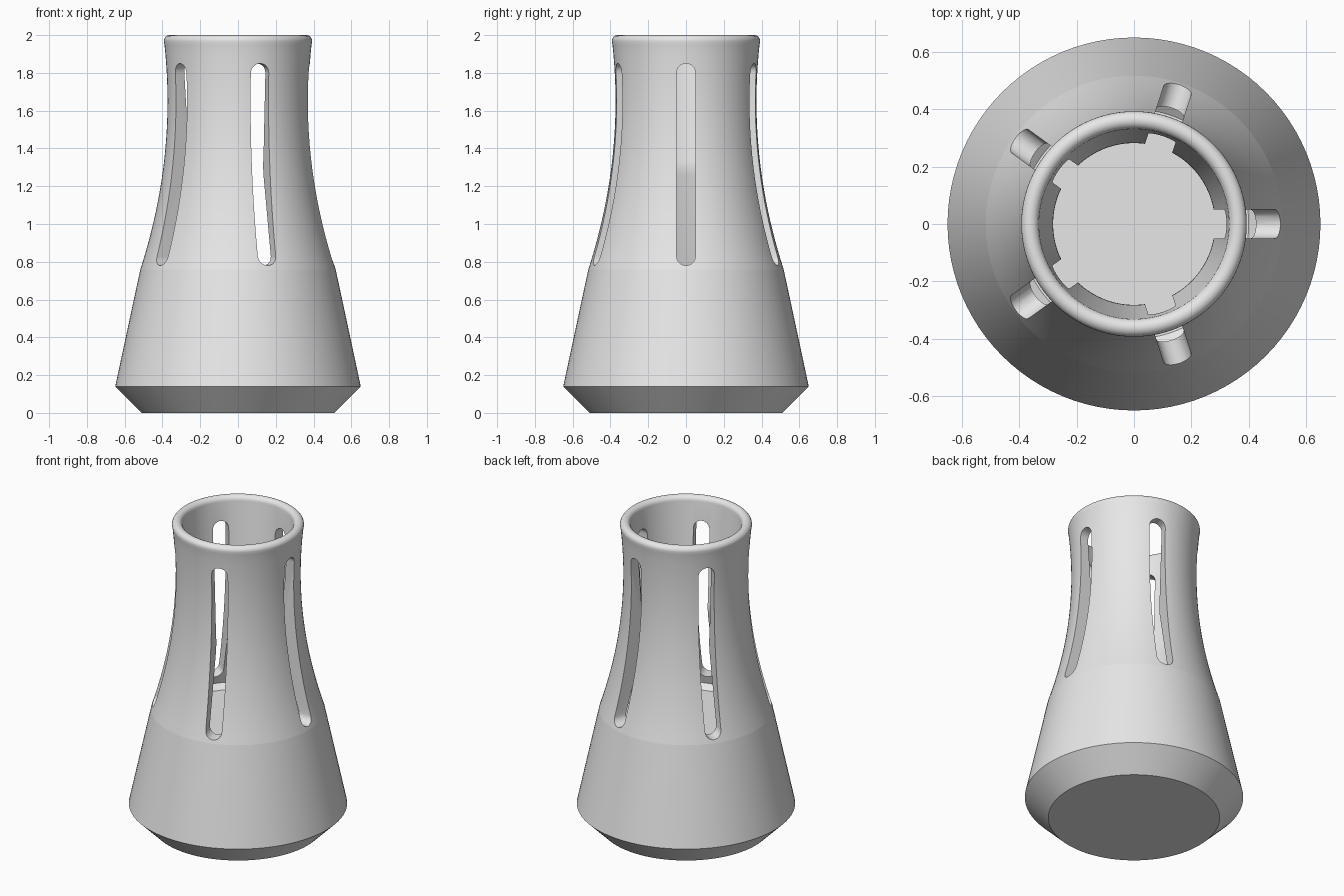
import bpy, bmesh, math
from mathutils import Matrix

cube = bpy.data.objects.get("Cube")
if cube:
    bpy.data.objects.remove(cube, do_unlink=True)

SEGMENTS = 96
BREAK_Z = 0.76      # where the straight skirt meets the curved neck
WAIST_Z, WAIST_R, SWEEP = 1.65, 0.373, 2.75

grey = bpy.data.materials.new("light_grey")
grey.use_nodes = True
grey.diffuse_color = (0.8, 0.8, 0.8, 1)
grey.node_tree.nodes["Principled BSDF"].inputs["Base Color"].default_value = (0.8, 0.8, 0.8, 1)


def neck_radius(z):
    return WAIST_R + (z - WAIST_Z) ** 2 / (2 * SWEEP)


def make_object(name, bm):
    bmesh.ops.recalc_face_normals(bm, faces=bm.faces)
    mesh = bpy.data.meshes.new(name)
    bm.to_mesh(mesh)
    bm.free()
    obj = bpy.data.objects.new(name, mesh)
    bpy.context.collection.objects.link(obj)
    mesh.materials.append(grey)
    return obj


# Cross-section: base and skirt, curved neck, rounded lip, waisted bore, floor
profile = [(0, 0), (0.51, 0), (0.65, 0.14)]
steps = 20
for i in range(steps + 1):
    z = BREAK_Z + (1.95 - BREAK_Z) * i / steps
    profile.append((neck_radius(z), z))
lip_steps = 10
for i in range(lip_steps + 1):
    a = math.pi * i / lip_steps
    profile.append((0.362 + 0.031 * math.cos(a), 1.969 + 0.031 * math.sin(a)))
profile += [(0.288, 1.36), (0.283, 1.33), (0.282, 1.30), (0.287, 1.26),
            (0.44, 0.73), (0.40, 0.70), (0, 0.70)]

bm = bmesh.new()
verts = [bm.verts.new((r, 0, z)) for r, z in profile]
edges = [bm.edges.new(pair) for pair in zip(verts, verts[1:])]
bmesh.ops.spin(bm, geom=verts + edges, cent=(0, 0, 0), axis=(0, 0, 1),
               angle=math.tau, steps=SEGMENTS, use_duplicate=False)
bmesh.ops.remove_doubles(bm, verts=bm.verts, dist=0.0005)
body = make_object("flared_body", bm)

# Five round-ended slot cutters
bm = bmesh.new()
half, low, high, arc = 0.05, 0.83, 1.80, 10
outline = []
for centre, start in ((high, 0), (low, math.pi)):
    for i in range(arc + 1):
        a = start + math.pi * i / arc
        outline.append((half * math.cos(a), centre + half * math.sin(a)))
for k in range(5):
    turn = Matrix.Rotation(math.tau * k / 5, 4, 'Z')
    ring = [bm.verts.new((0.2, y, z)) for y, z in outline]
    face = bm.faces.new(ring)
    out = bmesh.ops.extrude_face_region(bm, geom=[face], use_keep_orig=True)
    far = [v for v in out["geom"] if isinstance(v, bmesh.types.BMVert)]
    bmesh.ops.translate(bm, verts=far, vec=(0.6, 0, 0))
    bmesh.ops.transform(bm, matrix=turn, verts=ring + far)
cutter = make_object("slot_cutter", bm)
cutter.hide_render = True

# Cut the slots through the wall
cut = body.modifiers.new("slots", 'BOOLEAN')
cut.operation = 'DIFFERENCE'
cut.solver = 'EXACT'
cut.object = cutter
bpy.ops.object.select_all(action='DESELECT')
body.select_set(True)
bpy.context.view_layer.objects.active = body
bpy.ops.object.modifier_apply(modifier=cut.name)
bpy.data.objects.remove(cutter, do_unlink=True)

# Smooth walls, with a crisp line where the skirt meets the neck
bpy.ops.object.shade_smooth_by_angle(angle=math.radians(30))
mesh = body.data
for edge in mesh.edges:
    ends = [mesh.vertices[i].co for i in edge.vertices]
    if all(abs(p.z - BREAK_Z) < 0.001 and p.xy.length > 0.5 for p in ends):
        edge.use_edge_sharp = True
